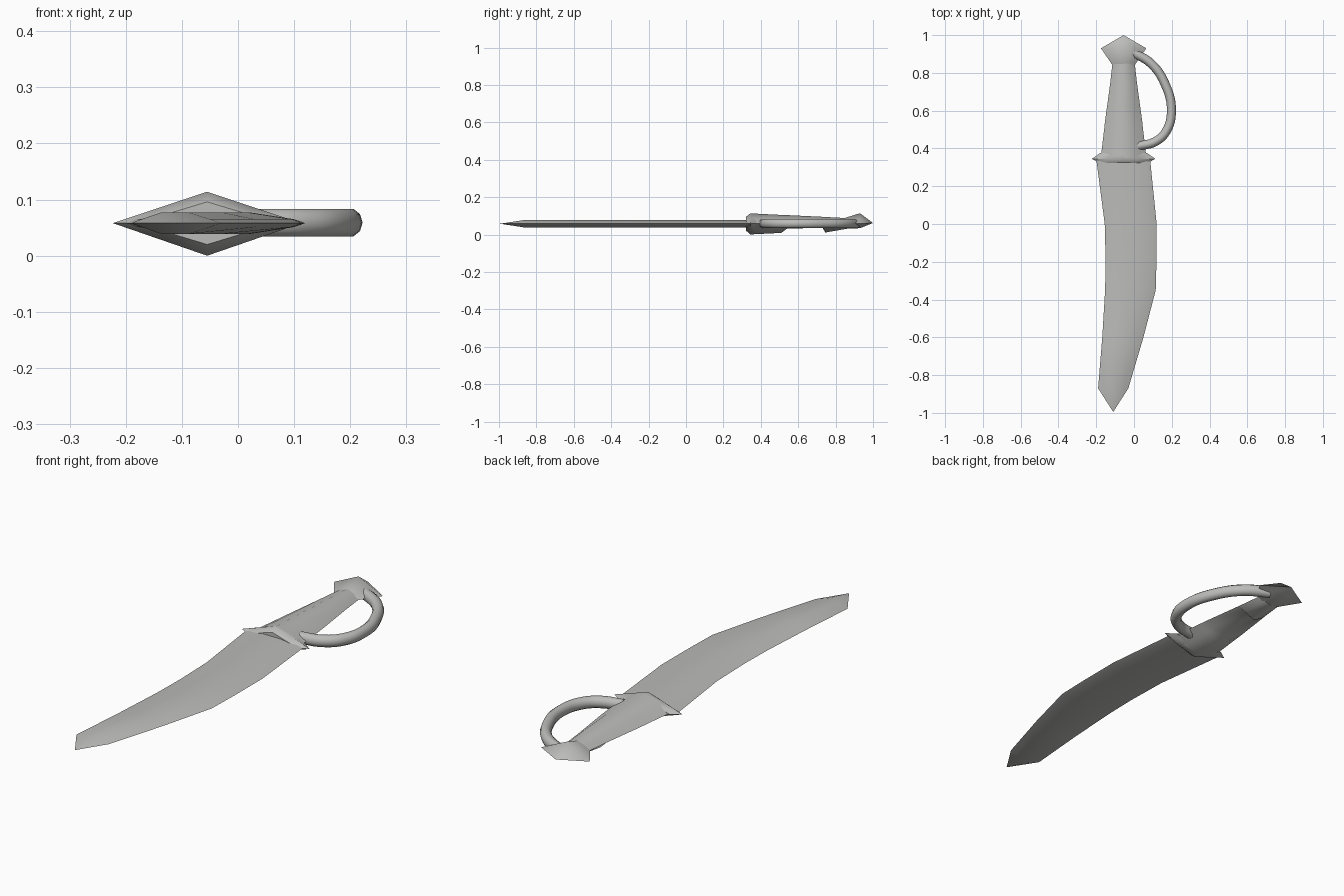
import bpy, bmesh, math

if "Cube" in bpy.data.objects:
    bpy.data.objects.remove(bpy.data.objects["Cube"])

ZC = 0.058   # height of the flat mid plane
XC = -0.055  # centre line of the hilt

steel = bpy.data.materials.new("grey steel")
steel.diffuse_color = (0.5, 0.5, 0.49, 1)
steel.use_nodes = True
steel.node_tree.nodes["Principled BSDF"].inputs["Base Color"].default_value = steel.diffuse_color


def finish(ob, angle):
    ob.data.materials.clear()
    ob.data.materials.append(steel)
    bpy.ops.object.select_all(action='DESELECT')
    ob.select_set(True)
    bpy.context.view_layer.objects.active = ob
    bpy.ops.object.shade_smooth_by_angle(angle=math.radians(angle))


def loft(name, rings, tip_start=None, tip_end=None, angle=35):
    """Skin equal-length rings; each end closes on a point or a flat cap."""
    bm = bmesh.new()
    loops = [[bm.verts.new(p) for p in r] for r in rings]
    n = len(loops[0])
    for a, b in zip(loops, loops[1:]):
        for i in range(n):
            j = (i + 1) % n
            bm.faces.new((a[i], a[j], b[j], b[i]))
    for loop, tip in ((loops[0], tip_start), (loops[-1], tip_end)):
        if tip:
            t = bm.verts.new(tip)
            for i in range(n):
                bm.faces.new((loop[i], loop[(i + 1) % n], t))
        else:
            bm.faces.new(loop)
    bmesh.ops.recalc_face_normals(bm, faces=bm.faces[:])
    me = bpy.data.meshes.new(name)
    bm.to_mesh(me)
    bm.free()
    ob = bpy.data.objects.new(name, me)
    bpy.context.collection.objects.link(ob)
    finish(ob, angle)
    return ob


def blade_ring(y, left, right):
    """Flat lens section with narrow edge bevels."""
    w = right - left
    upper = [(left + 0.018, 0.007), (left + 0.33 * w, 0.019),
             (right - 0.36 * w, 0.019), (right - 0.02, 0.007)]
    pts = [(left, 0)] + upper + [(right, 0)] + [(x, -z) for x, z in reversed(upper)]
    return [(x, y, ZC + z) for x, z in pts]


def diamond_ring(y, half_w, top, bottom, bulge=0.54):
    """Rhombus section with slightly rounded sides."""
    pts = [(-1, 0), (-bulge, bulge), (0, 1), (bulge, bulge),
           (1, 0), (bulge, -bulge), (0, -1), (-bulge, -bulge)]
    return [(XC + half_w * u, y, ZC + v * (top if v > 0 else bottom)) for u, v in pts]


# Curved blade, root to point
loft("blade", [blade_ring(*s) for s in (
    (0.345, -0.20, 0.085), (0.0, -0.155, 0.12), (-0.2, -0.15, 0.119),
    (-0.35, -0.153, 0.115), (-0.6, -0.168, 0.05), (-0.87, -0.19, -0.03))],
    tip_end=(-0.11, -0.995, ZC))

# Diamond crossguard
loft("crossguard", [
    diamond_ring(0.322, 0.125, 0.038, 0.038, 0.5),
    diamond_ring(0.345, 0.168, 0.056, 0.058, 0.5),
    diamond_ring(0.375, 0.125, 0.053, 0.055, 0.5)], angle=50)

# Tapered grip with a finger recess underneath
loft("grip", [diamond_ring(*s) for s in (
    (0.35, 0.121, 0.055, 0.057, 0.56), (0.51, 0.102, 0.047, 0.049, 0.56),
    (0.54, 0.099, 0.046, 0.026, 0.56), (0.73, 0.073, 0.037, 0.022, 0.6),
    (0.745, 0.071, 0.036, 0.047, 0.6), (0.86, 0.058, 0.03, 0.027, 0.6))], angle=45)

# Faceted pommel
loft("pommel", [
    diamond_ring(0.84, 0.058, 0.028, 0.026, 0.6),
    diamond_ring(0.93, 0.12, 0.056, 0.024, 0.5)],
    tip_end=(XC, 1.0, ZC + 0.004), angle=50)

# Bowed knuckle guard
cu = bpy.data.curves.new("knuckle_guard", 'CURVE')
cu.dimensions = '3D'
cu.bevel_depth = 0.024
cu.bevel_resolution = 3
cu.use_fill_caps = True
cu.resolution_u = 6
sp = cu.splines.new('BEZIER')
path = [(-0.01, 0.91), (0.09, 0.85), (0.165, 0.74), (0.198, 0.6),
        (0.17, 0.49), (0.11, 0.435), (0.02, 0.412)]
sp.bezier_points.add(len(path) - 1)
for bp, (x, y) in zip(sp.bezier_points, path):
    bp.co = (x, y, 0)
    bp.handle_left_type = bp.handle_right_type = 'AUTO'
bow = bpy.data.objects.new("knuckle_guard", cu)
bpy.context.collection.objects.link(bow)
bow.location.z = ZC + 0.001
bow.scale.z = 1.08
bpy.ops.object.select_all(action='DESELECT')
bow.select_set(True)
bpy.context.view_layer.objects.active = bow
bpy.ops.object.convert(target='MESH')
finish(bpy.context.view_layer.objects.active, 50)
